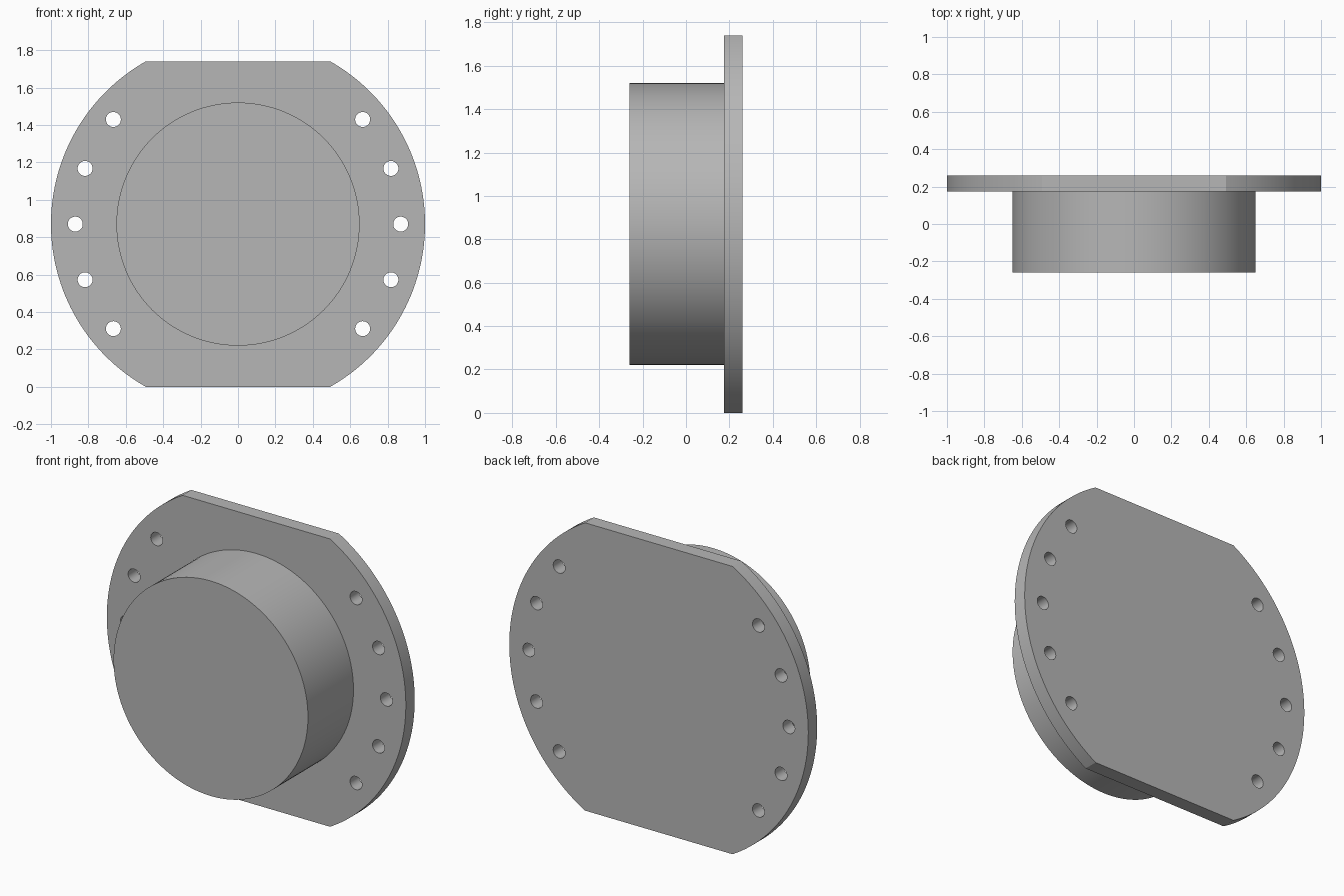
import bpy, bmesh
from math import pi, sin, cos, asin, radians
from mathutils import Matrix, Vector

cube = bpy.data.objects.get("Cube")
if cube:
    bpy.data.objects.remove(cube, do_unlink=True)

CENTRE_Z = 0.87          # height of the common axis, also half the flange height
BACK, STEP, FRONT = 0.26, 0.175, -0.26

grey = bpy.data.materials.new("plain grey")
grey.use_nodes = True
grey.diffuse_color = (0.47, 0.47, 0.47, 1)
grey.node_tree.nodes["Principled BSDF"].inputs["Base Color"].default_value = grey.diffuse_color


def add_prism(bm, outline, y0, y1):
    """Extrude an (x, z) outline along y."""
    face = bm.faces.new([bm.verts.new((x, y0, z)) for x, z in outline])
    extruded = bmesh.ops.extrude_face_region(bm, geom=[face])["geom"]
    verts = [v for v in extruded if isinstance(v, bmesh.types.BMVert)]
    bmesh.ops.translate(bm, verts=verts, vec=(0, y1 - y0, 0))


def circle(radius, count, x=0, z=CENTRE_Z):
    return [(x + radius * cos(2 * pi * i / count), z + radius * sin(2 * pi * i / count))
            for i in range(count)]


def make_object(name, prisms):
    bm = bmesh.new()
    for outline, y0, y1 in prisms:
        add_prism(bm, outline, y0, y1)
    bmesh.ops.recalc_face_normals(bm, faces=bm.faces)
    mesh = bpy.data.meshes.new(name)
    bm.to_mesh(mesh)
    bm.free()
    mesh.materials.append(grey)
    obj = bpy.data.objects.new(name, mesh)
    bpy.context.collection.objects.link(obj)
    return obj


def smooth(obj):
    bpy.ops.object.select_all(action="DESELECT")
    obj.select_set(True)
    bpy.context.view_layer.objects.active = obj
    bpy.ops.object.shade_smooth_by_angle(angle=radians(30))


# Flange: a disc with its top and bottom cut flat
limit = asin(CENTRE_Z)
steps = 64
arc = [-limit + 2 * limit * i / steps for i in range(steps + 1)]
right_side = [(cos(a), CENTRE_Z + sin(a)) for a in arc]
left_side = [(-x, z) for x, z in reversed(right_side)]
flange = make_object("flange", [(right_side + left_side, STEP, BACK)])

# Bolt holes: five on each side, on one bolt circle
holes = []
for side in (0, 180):
    for step in range(-2, 3):
        a = radians(side + 20 * step)
        outline = circle(0.04, 32, 0.87 * cos(a), CENTRE_Z + 0.87 * sin(a))
        holes.append((outline, STEP - 0.1, BACK + 0.1))
cutter = make_object("bolt_hole_cutter", holes)
drill = flange.modifiers.new("bolt holes", "BOOLEAN")
drill.operation = "DIFFERENCE"
drill.solver = "EXACT"
drill.object = cutter
bpy.context.view_layer.objects.active = flange
bpy.ops.object.modifier_apply(modifier=drill.name)
bpy.data.objects.remove(cutter, do_unlink=True)
smooth(flange)

# Boss: the solid round body in front of the flange
boss = make_object("boss", [(circle(0.65, 128), FRONT, STEP)])
smooth(boss)
